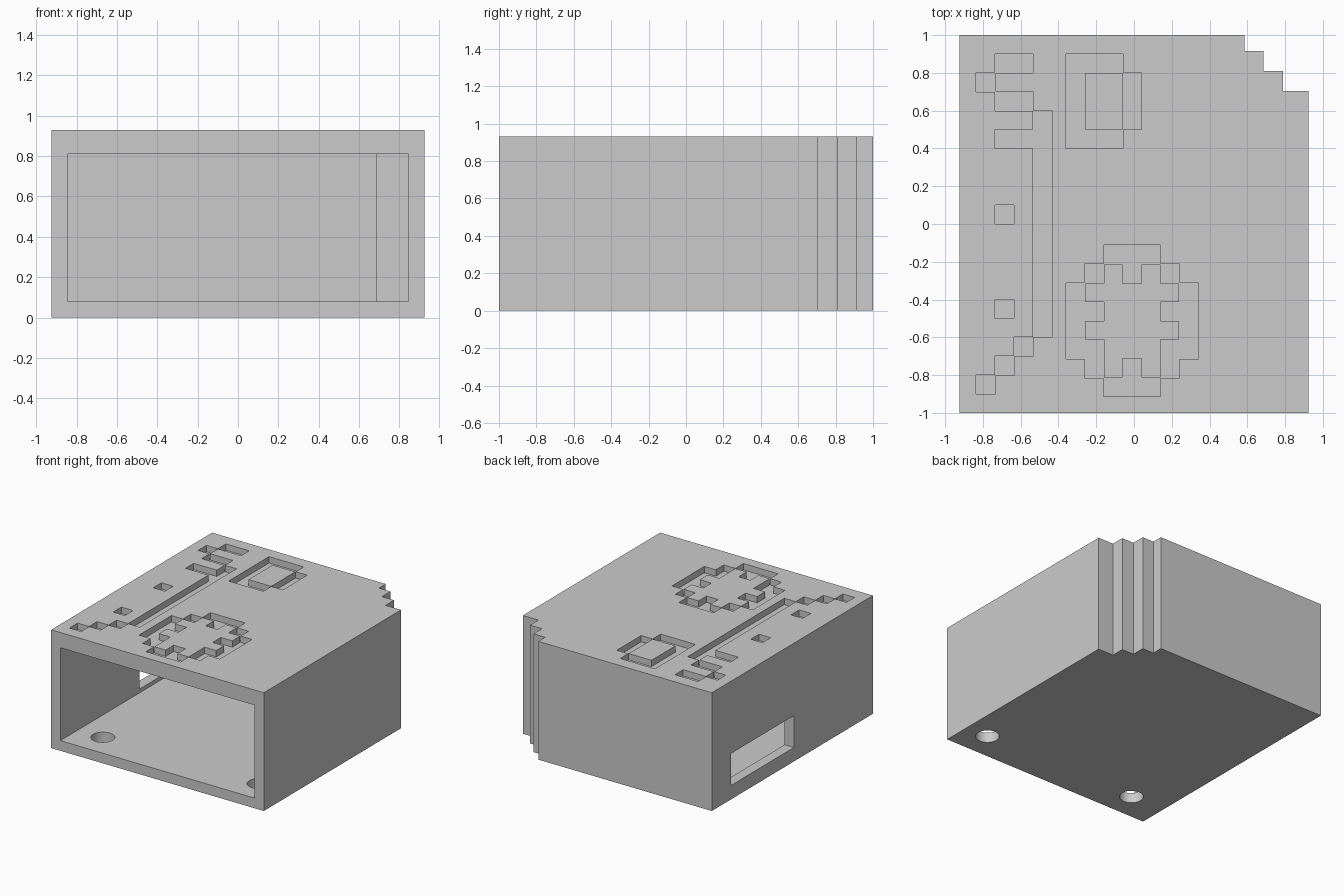
import bpy, bmesh, math
from mathutils import Matrix, Vector

cube = bpy.data.objects.get("Cube")
if cube:
    bpy.data.objects.remove(cube, do_unlink=True)

HALF_X, HALF_Y, HEIGHT = 0.925, 1.0, 0.93
WALL, CEILING, BACK = 0.08, 0.81, 0.77
ENGRAVE = 0.05

grey = bpy.data.materials.new("plain_grey")
grey.use_nodes = True
grey.diffuse_color = (0.6, 0.6, 0.6, 1)
grey.node_tree.nodes["Principled BSDF"].inputs["Base Color"].default_value = (0.6, 0.6, 0.6, 1)


def finish(name, bm):
    bmesh.ops.recalc_face_normals(bm, faces=bm.faces)
    mesh = bpy.data.meshes.new(name)
    bm.to_mesh(mesh)
    bm.free()
    mesh.materials.append(grey)
    obj = bpy.data.objects.new(name, mesh)
    bpy.context.collection.objects.link(obj)
    return obj


def prism(name, outline, low, high):
    """Extrude a plan outline between two heights."""
    bm = bmesh.new()
    base = bm.faces.new([bm.verts.new((x, y, low)) for x, y in outline])
    top = bmesh.ops.extrude_face_region(bm, geom=[base])
    verts = [v for v in top["geom"] if isinstance(v, bmesh.types.BMVert)]
    bmesh.ops.translate(bm, verts=verts, vec=(0, 0, high - low))
    return finish(name, bm)


def add_box(bm, low, high):
    low, high = Vector(low), Vector(high)
    place = Matrix.Translation((low + high) / 2) @ Matrix.Diagonal((high - low).to_4d())
    bmesh.ops.create_cube(bm, size=1, matrix=place)


def cut(target, cutter):
    """Subtract a cutter, apply the result and discard the cutter."""
    cutter.hide_render = True
    mod = target.modifiers.new("cut", "BOOLEAN")
    mod.operation, mod.solver, mod.object = "DIFFERENCE", "EXACT", cutter
    mod.use_self = True
    graph = bpy.context.evaluated_depsgraph_get()
    result = bpy.data.meshes.new_from_object(target.evaluated_get(graph))
    target.modifiers.clear()
    target.data = result
    bpy.data.objects.remove(cutter, do_unlink=True)


def relief(name, rows, left, top, pitch):
    """Engraving cutter: one box for each run of marked cells."""
    bm = bmesh.new()
    lap = 0.001
    for r, row in enumerate(rows):
        c = 0
        while c < len(row):
            end = c
            while end < len(row) and row[end] == "#":
                end += 1
            if end > c:
                add_box(bm,
                        (left + c * pitch - lap, top - (r + 1) * pitch - lap, HEIGHT - ENGRAVE),
                        (left + end * pitch + lap, top - r * pitch + lap, HEIGHT + WALL))
            c = end + 1
    return finish(name, bm)


# Outer block with the stepped back corner
housing = prism("housing", [
    (-HALF_X, -HALF_Y), (HALF_X, -HALF_Y), (HALF_X, 0.705), (0.79, 0.705), (0.79, 0.81),
    (0.685, 0.81), (0.685, 0.915), (0.585, 0.915), (0.585, HALF_Y), (-HALF_X, HALF_Y),
], 0, HEIGHT)

# Hollow inside, open at the front, with one inner step
inner = HALF_X - WALL
cut(housing, prism("cavity_cutter", [
    (-inner, -1.2), (inner, -1.2), (inner, 0.61), (0.685, 0.61),
    (0.685, BACK), (-inner, BACK),
], WALL, CEILING))

# Side window
bm = bmesh.new()
add_box(bm, (-1.1, -0.02, 0.11), (-0.8, 0.76, 0.36))
cut(housing, finish("window_cutter", bm))

# Round holes through the floor
for x in (-0.63, 0.73):
    bm = bmesh.new()
    bmesh.ops.create_cone(bm, cap_ends=True, segments=48, radius1=0.086, radius2=0.086,
                          depth=0.2, matrix=Matrix.Translation((x, -0.78, 0.04)))
    cut(housing, finish("hole_cutter", bm))

# Engraved top patterns
stem = ["...#"]
hook = ([".##.", "#...", ".##.", "...#", ".###"] + stem * 3 + [".#.#"] + stem * 4
        + [".#.#"] + stem + ["..#.", ".#..", "#..."])
cup = ["###."] + ["#..#"] * 3 + ["###."]
wheel = ["..###..", ".#.#.#.", "#.....#", "##...##",
         "#.....#", "##...##", ".#.#.#.", "..###.."]
cut(housing, relief("hook_cutter", hook, -0.835, 0.9, 0.1))
cut(housing, relief("cup_cutter", cup, -0.36, 0.9, 0.1))
cut(housing, relief("wheel_cutter", wheel, -0.36, -0.113, 0.1))

# Smooth hole walls, crisp edges elsewhere
bpy.ops.object.select_all(action="DESELECT")
housing.select_set(True)
bpy.context.view_layer.objects.active = housing
bpy.ops.object.shade_smooth_by_angle(angle=math.radians(30))
